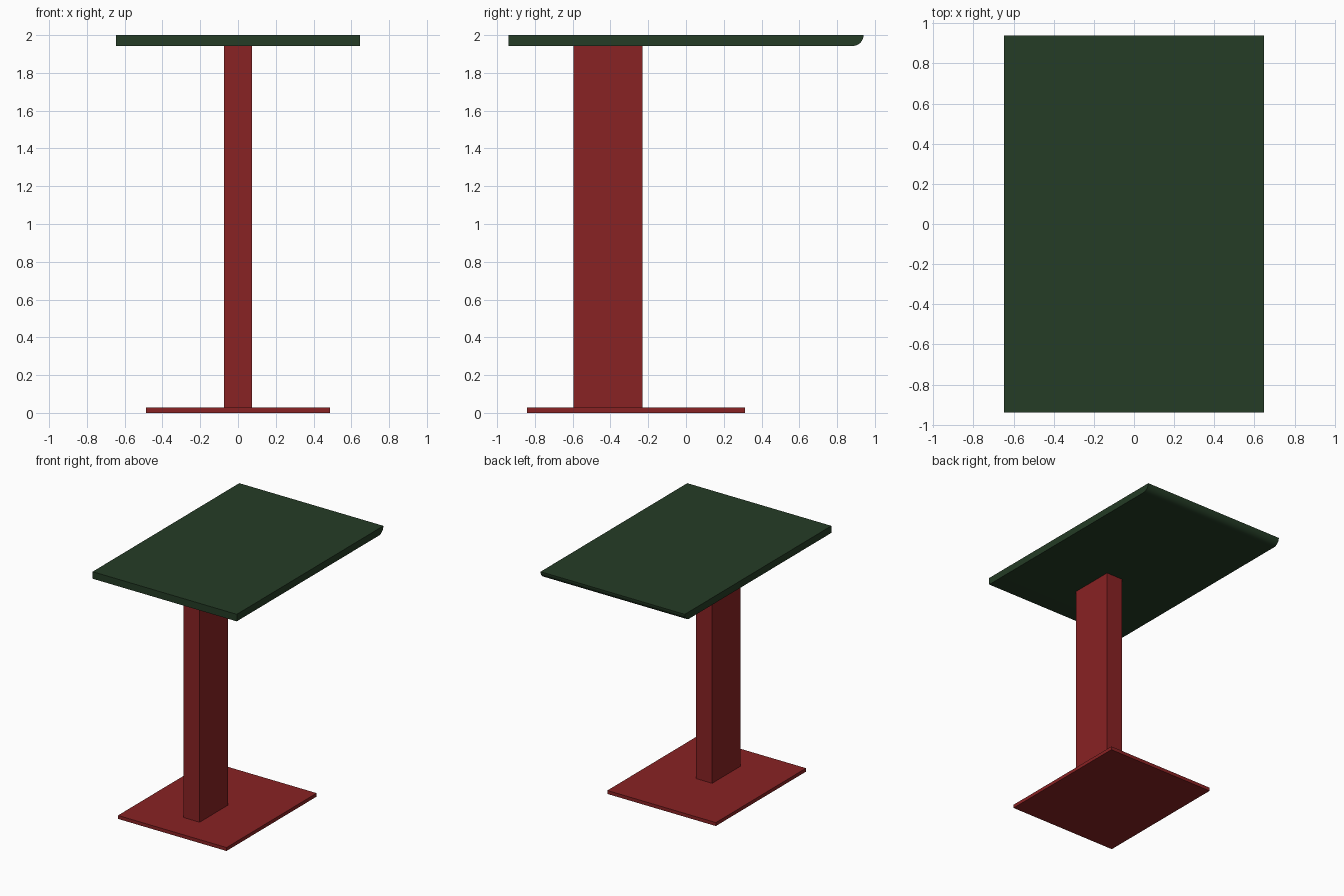
import bpy, bmesh, math

cube = bpy.data.objects.get("Cube")
if cube:
    bpy.data.objects.remove(cube, do_unlink=True)


def make_material(name, color):
    mat = bpy.data.materials.new(name)
    mat.use_nodes = True
    mat.diffuse_color = color
    mat.node_tree.nodes["Principled BSDF"].inputs["Base Color"].default_value = color
    return mat


def extrude_profile(name, profile, half_width, mat):
    """Sweep a (y, z) side profile symmetrically across x."""
    bm = bmesh.new()
    face = bm.faces.new([bm.verts.new((-half_width, y, z)) for y, z in profile])
    side = bmesh.ops.extrude_face_region(bm, geom=[face])["geom"]
    verts = [v for v in side if isinstance(v, bmesh.types.BMVert)]
    bmesh.ops.translate(bm, verts=verts, vec=(2 * half_width, 0, 0))
    bmesh.ops.recalc_face_normals(bm, faces=bm.faces)
    mesh = bpy.data.meshes.new(name)
    bm.to_mesh(mesh)
    bm.free()
    mesh.materials.append(mat)
    obj = bpy.data.objects.new(name, mesh)
    bpy.context.collection.objects.link(obj)
    return obj


def rectangle(y0, y1, z0, z1):
    return [(y0, z0), (y1, z0), (y1, z1), (y0, z1)]


red = make_material("red metal", (0.25, 0.016, 0.017, 1))
green = make_material("dark green", (0.018, 0.045, 0.019, 1))

BASE_TOP, SLAB_BOTTOM, TOP = 0.028, 1.943, 2.0

# Floor plate and upright, set towards the front
extrude_profile("base_plate", rectangle(-0.843, 0.313, 0, BASE_TOP), 0.487, red)
extrude_profile("post", rectangle(-0.596, -0.231, BASE_TOP, SLAB_BOTTOM), 0.073, red)

# Table top with its lower back edge rounded to a quarter circle
radius, steps, end = TOP - SLAB_BOTTOM, 10, 0.94
outline = [(-end, TOP), (-end, SLAB_BOTTOM)]
for i in range(steps + 1):
    a = math.pi / 2 * i / steps
    outline.append((end - radius + radius * math.sin(a), TOP - radius * math.cos(a)))
table_top = extrude_profile("table_top", outline, 0.647, green)

# Smooth the rounded edge only
bpy.ops.object.select_all(action="DESELECT")
table_top.select_set(True)
bpy.context.view_layer.objects.active = table_top
bpy.ops.object.shade_smooth_by_angle(angle=math.radians(30))
